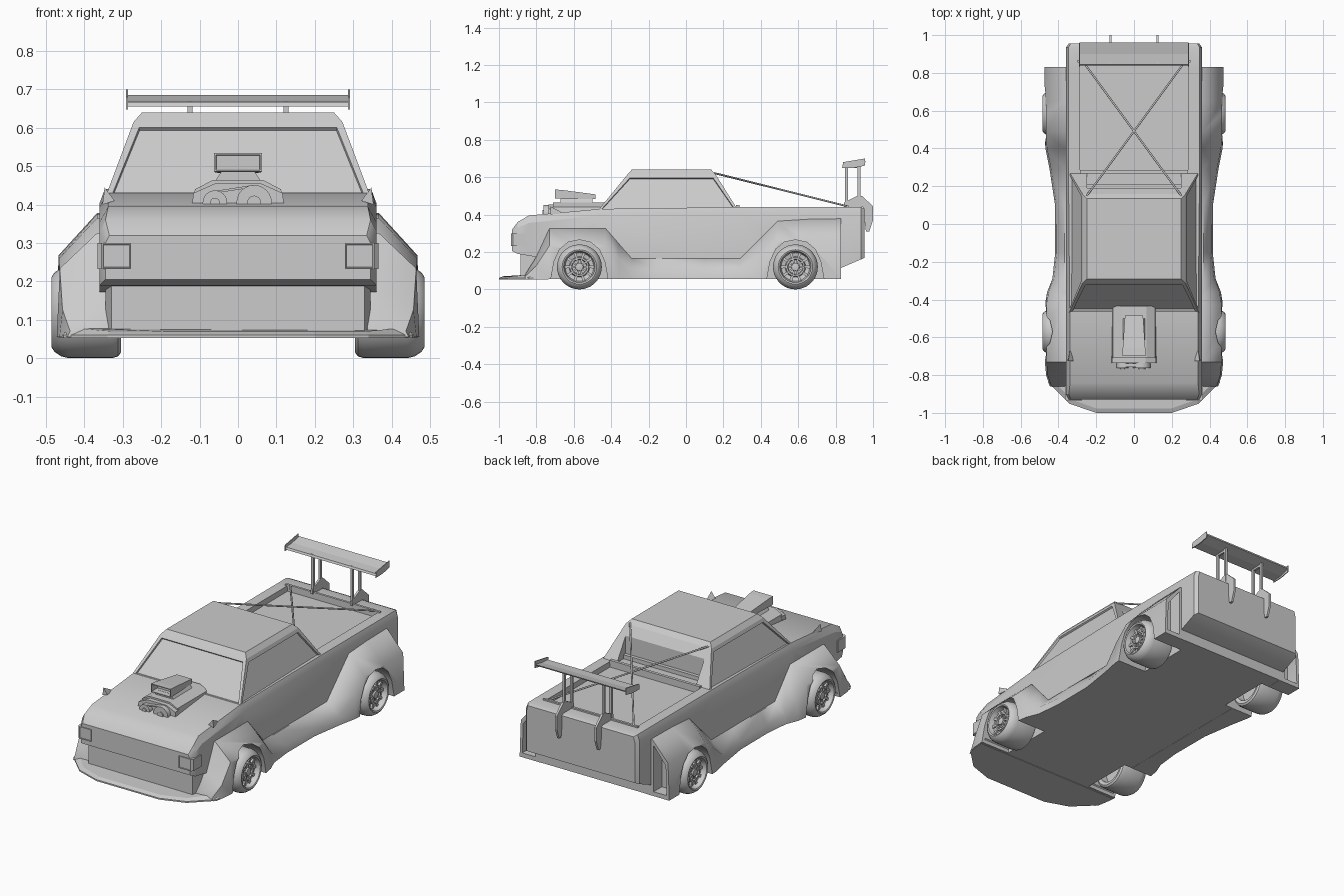
import bpy, bmesh, math
from mathutils import Vector

if "Cube" in bpy.data.objects:
    bpy.data.objects.remove(bpy.data.objects["Cube"])


def loft(name, rings, smooth=None):
    """Skin a row of equal-length point rings and cap both ends."""
    bm = bmesh.new()
    rows = [[bm.verts.new(p) for p in r] for r in rings]
    n = len(rows[0])
    for a, b in zip(rows, rows[1:]):
        for i in range(n):
            j = (i + 1) % n
            bm.faces.new((a[i], a[j], b[j], b[i]))
    bm.faces.new(rows[0])
    bm.faces.new(rows[-1])
    bmesh.ops.recalc_face_normals(bm, faces=bm.faces)
    me = bpy.data.meshes.new(name)
    bm.to_mesh(me)
    bm.free()
    ob = bpy.data.objects.new(name, me)
    bpy.context.collection.objects.link(ob)
    if smooth:
        shade(ob, smooth)
    return ob


def activate(ob):
    bpy.ops.object.select_all(action='DESELECT')
    ob.select_set(True)
    bpy.context.view_layer.objects.active = ob


def shade(ob, degrees):
    activate(ob)
    bpy.ops.object.shade_smooth_by_angle(angle=math.radians(degrees))


def prism(name, pts, axis, a, b):
    put = {'x': lambda p, t: (t, p[0], p[1]), 'y': lambda p, t: (p[0], t, p[1]),
           'z': lambda p, t: (p[0], p[1], t)}[axis]
    return loft(name, [[put(p, t) for p in pts] for t in (a, b)])


def box(name, x0, x1, y0, y1, z0, z1):
    return prism(name, [(x0, y0), (x1, y0), (x1, y1), (x0, y1)], 'z', z0, z1)


def tube(name, a, b, r, n=10):
    a, b = Vector(a), Vector(b)
    q = (b - a).to_track_quat('Z', 'Y')
    circle = [q @ Vector((r * math.cos(k * math.tau / n), r * math.sin(k * math.tau / n), 0)) for k in range(n)]
    return loft(name, [[a + c for c in circle], [b + c for c in circle]], smooth=46)


def cut(ob, cutters):
    for c in cutters:
        c.hide_render = True
        m = ob.modifiers.new("cut", 'BOOLEAN')
        m.operation, m.solver, m.object = 'DIFFERENCE', 'EXACT', c
        activate(ob)
        bpy.ops.object.modifier_apply(modifier=m.name)


def inset(ob, test, thickness, depth):
    bm = bmesh.new()
    bm.from_mesh(ob.data)
    bm.normal_update()
    faces = [f for f in bm.faces if test(f)]
    bmesh.ops.inset_individual(bm, faces=faces, thickness=thickness)
    bmesh.ops.inset_individual(bm, faces=faces, thickness=0.002, depth=depth)
    bm.to_mesh(ob.data)
    bm.free()


def rect(x, y, z0, z1):
    return [(-x, y, z0), (x, y, z0), (x, y, z1), (-x, y, z1)]


# Main body: y, side x, underside z, shoulder z, top z, top x
stations = [(-.93, .345, .205, .30, .32, .335), (-.90, .36, .19, .33, .36, .345),
            (-.84, .36, .18, .355, .395, .338), (-.46, .36, .11, .395, .43, .34),
            (.27, .36, .11, .405, .44, .347), (.83, .36, .115, .405, .44, .347),
            (.935, .36, .16, .405, .44, .347), (.955, .345, .17, .395, .432, .335)]
body = loft("body", [[(-xs, y, zb), (xs, y, zb), (xs, y, zs), (xt, y, zt), (-xt, y, zt), (-xs, y, zs)]
                     for y, xs, zb, zs, zt, xt in stations], smooth=28)
chassis = loft("chassis", [rect(.33, -.885, .056, .2), rect(.345, -.83, .056, .2), rect(.345, .83, .056, .2)])

# Wide fenders and sills, one strip per side: y, outer x, top z, crease height ratio
strip = [(-.86, .445, .08, .6), (-.80, .465, .175, .6), (-.73, .472, .326, .66), (-.43, .472, .326, .66),
         (-.36, .46, .245, .55), (-.29, .432, .165, .42), (-.15, .417, .165, .4), (.1, .418, .165, .4),
         (.29, .447, .165, .42), (.40, .469, .275, .6), (.49, .474, .365, .66), (.65, .475, .375, .66),
         (.83, .475, .378, .66)]
flares = []
for s in (-1, 1):
    rings = []
    for y, xo, zt, k in strip:
        zm = .055 + (zt - .055) * k
        rings.append([(s * x, y, z) for x, z in
                      ((.335, zt), (.367, zt), (xo - .008, zm), (xo, .055), (.335, .055))])
    flares.append(loft("wide_fender", rings))

# Wheel arches and hollow fender ends
arch = [(-.16, 0), (-.15, .07), (-.135, .15), (-.105, .215), (-.06, .252), (0, .265),
        (.06, .252), (.105, .215), (.135, .15), (.15, .07), (.16, 0)]
axles = (-.57, .585)
cutters = []
for s, flare in zip((-1, 1), flares):
    wells = [prism("arch_cutter", [(yc + p, z) for p, z in arch], 'x', s * .285, s * .6) for yc in axles]
    hollow = prism("fender_end_cutter", [(s * x, z) for x, z in
                   ((.375, .08), (.458, .08), (.452, .25), (.375, .345))], 'y', .755, .9)
    cut(flare, wells + [hollow])
    cut(body, wells)
    cut(chassis, wells)
    cutters += wells + [hollow]
    shade(flare, 50)

# Cab with recessed windows
cab = loft("cab", [[(x, y0, z), (x, y1, z), (-x, y1, z), (-x, y0, z)] for x, y0, y1, z in
                   ((.345, -.472, .28, .42), (.272, -.312, .158, .615), (.25, -.29, .135, .64))])
inset(cab, lambda f: .5 < f.calc_center_median().z < .55 and f.normal.y < .3, .024, -.01)

# Shallow bed recess, running under the cab's rear pillars
bed_cut = box("bed_cutter", -.287, .287, .28, .86, .408, .6)
rear_cut = box("rear_window_cutter", -.25, .25, .19, .4, .3, .62)
cut(body, [bed_cut])
cut(cab, [rear_cut])
for c in cutters + [bed_cut, rear_cut]:
    bpy.data.objects.remove(c)
box("rear_window_ledge", -.25, .25, .185, .21, .43, .462)
box("bed_front_rail", -.285, .285, .268, .285, .43, .45)
box("tailgate_rail", -.30, .30, .855, .868, .43, .448)

# Crossed bed braces
for s in (-1, 1):
    tube("bed_brace", (s * .25, .15, .622), (-s * .27, .86, .445), .005, 8)

# Front splitter
half = [(.2, -1), (.34, -.952), (.455, -.84), (.468, -.735)]
outline = half + [(-x, y) for x, y in reversed(half)]
loft("front_splitter", [[(x, y, .053) for x, y in outline], [(x, y, .061) for x, y in outline],
                        [(x * .97, y + .022, .08 if y > -.9 else .07) for x, y in outline]])

# Wrap-around headlights and small fender mirrors
for s in (-1, 1):
    lamp = prism("headlight", [(s * .278, -.936), (s * .355, -.936), (s * .366, -.925), (s * .366, -.855),
                               (s * .278, -.87)], 'z', .232, .30)
    inset(lamp, lambda f: f.normal.y < -.95, .005, -.003)
    loft("fender_mirror", [[(s * (.337 + a), -.725, .41 + b) for a, b in ((-.016, 0), (.016, -.01), (.01, .034))],
                           [(s * (.337 + a), -.67, .405 + b) for a, b in ((-.005, 0), (.005, 0), (.003, .01))]])

# Exposed engine with blower scoop
prism("engine_block", [(-.12, .395), (.12, .395), (.112, .44), (.065, .464), (-.065, .464), (-.112, .44)],
      'y', -.71, -.435)
prism("front_drive_cover", [(-.12, .398), (.12, .398), (.116, .43), (.06, .455), (-.06, .455), (-.116, .43)],
      'y', -.735, -.70)
prism("scoop_neck", [(-.06, .46), (.06, .46), (.04, .492), (-.04, .492)], 'y', -.67, -.5)
scoop = loft("scoop", [rect(.062, -.70, .486, .534), rect(.06, -.66, .484, .531), rect(.048, -.485, .482, .508)])
inset(scoop, lambda f: f.normal.y < -.9, .006, -.05)
for x, r in ((-.06, .032), (.042, .046)):
    tube("engine_pulley", (x, -.762, .405), (x, -.73, .405), r, 24)
    tube("pulley_hub", (x, -.768, .405), (x, -.76, .405), r * .4, 16)
prism("drive_belt", [(-.07, .434), (.04, .451), (.04, .445), (-.07, .428)], 'y', -.758, -.738)

# Rear wing with end plates, struts and brackets
prism("wing", [(.84, .655), (.845, .667), (.90, .671), (.962, .685), (.96, .678), (.90, .66)], 'x', -.288, .288)
for s in (-1, 1):
    prism("wing_end_plate", [(.835, .648), (.84, .68), (.958, .70), (.958, .662), (.90, .65)], 'x', s * .286, s * .291)
    x0, x1 = s * .125 - .006, s * .125 + .006
    for y in (.858, .925):
        box("wing_strut", x0 - .001, x1 + .001, y - .007, y + .007, .455, .668)
    prism("wing_bracket", [(.845, .44), (.845, .465), (.915, .50), (.94, .50), (1.0, .445), (1.0, .37),
                           (.98, .31), (.962, .31), (.945, .44)], 'x', x0, x1)
    box("strut_brace", x0, x1, .855, .93, .648, .66)

# Wheels: lathed tyre and rim with spokes; profile is radius, x
profile = [(.012, .35), (.08, .35), (.086, .31), (.105, .305), (.115, .312), (.12, .328), (.12, .44),
           (.115, .46), (.103, .478), (.092, .485), (.084, .482), (.08, .466), (.076, .452), (.055, .447),
           (.05, .464), (.042, .464), (.038, .448), (.022, .448), (.02, .468), (.008, .47)]
N = 36
for s in (-1, 1):
    for yc in axles:
        loft("wheel", [[(s * x, yc + r * math.cos(k * math.tau / N), .12 + r * math.sin(k * math.tau / N))
                        for k in range(N)] for r, x in profile], smooth=35)
        for k in range(10):
            a = k * math.tau / 10
            u, v = Vector((math.cos(a), math.sin(a))), Vector((-math.sin(a), math.cos(a)))
            quad = [u * r + v * w for r, w in ((.018, -.004), (.08, -.008), (.08, .008), (.018, .004))]
            prism("wheel_spoke", [(yc + q.x, .12 + q.y) for q in quad], 'x', s * .44, s * .46)
